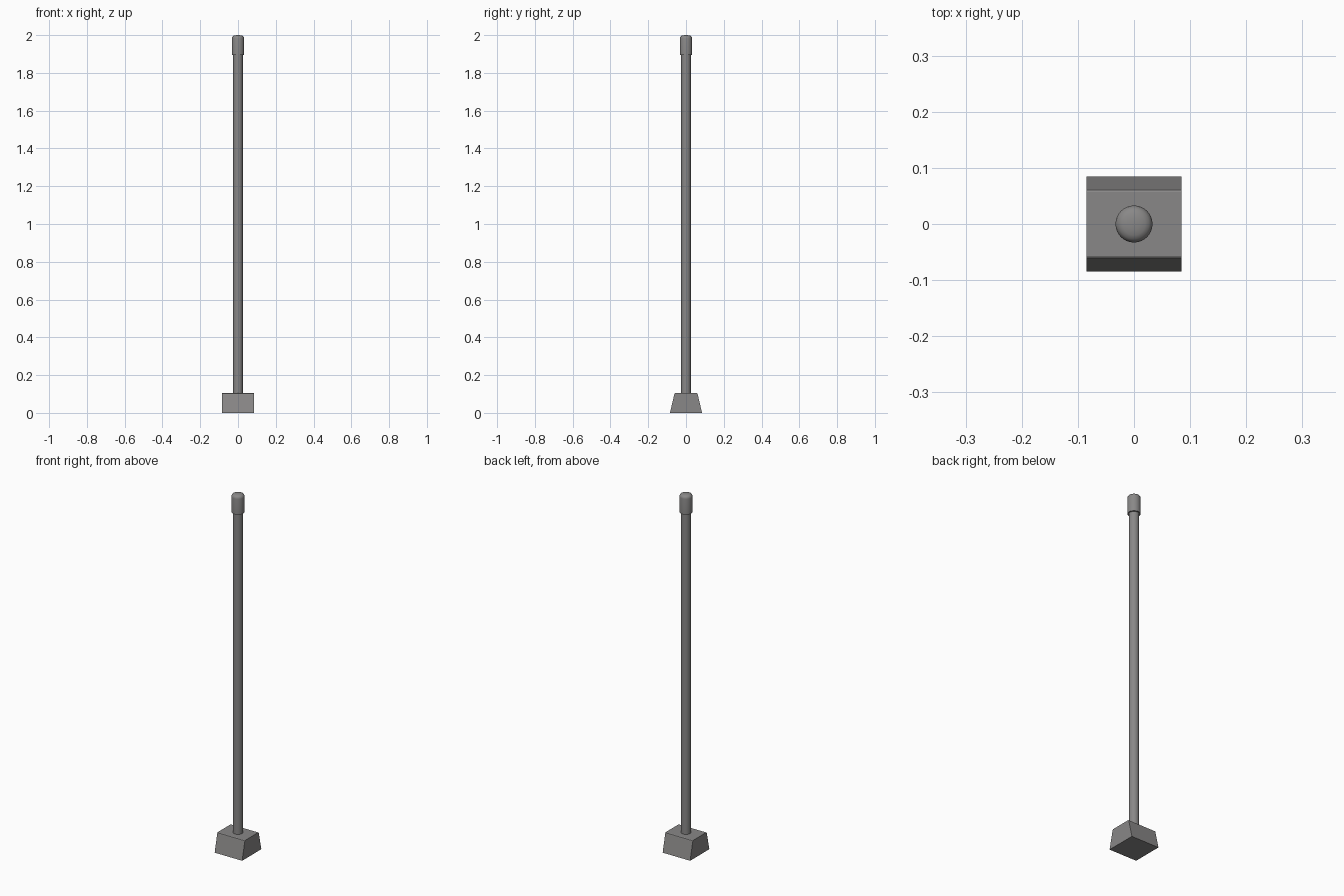
import bpy, math

if "Cube" in bpy.data.objects:
    bpy.data.objects.remove(bpy.data.objects["Cube"])

grey = bpy.data.materials.new("warm_grey")
grey.diffuse_color = (0.25, 0.245, 0.243, 1)
grey.use_nodes = True
grey.node_tree.nodes["Principled BSDF"].inputs["Base Color"].default_value = grey.diffuse_color


def make_object(name, verts, faces):
    mesh = bpy.data.meshes.new(name)
    mesh.from_pydata(verts, [], faces)
    mesh.materials.append(grey)
    obj = bpy.data.objects.new(name, mesh)
    bpy.context.collection.objects.link(obj)
    return obj


def lathe(name, profile, sides=32):
    """Closed solid turned around z from (radius, height) points."""
    verts = [(r * math.cos(2 * math.pi * i / sides), r * math.sin(2 * math.pi * i / sides), z)
             for r, z in profile for i in range(sides)]
    faces = [(k * sides + i, k * sides + (i + 1) % sides,
              (k + 1) * sides + (i + 1) % sides, (k + 1) * sides + i)
             for k in range(len(profile) - 1) for i in range(sides)]
    last = (len(profile) - 1) * sides
    faces += [tuple(reversed(range(sides))), tuple(range(last, last + sides))]
    obj = make_object(name, verts, faces)
    bpy.ops.object.select_all(action='DESELECT')
    obj.select_set(True)
    bpy.context.view_layer.objects.active = obj
    bpy.ops.object.shade_smooth_by_angle(angle=math.radians(40))


# Foot: trapezoid side profile (y, z) with softened top edges, extruded along x
half = 0.085
right = [(0.085, 0), (0.0620, 0.098), (0.0605, 0.102), (0.0570, 0.104)]
outline = right + [(-y, z) for y, z in reversed(right)]
n = len(outline)
verts = [(x, y, z) for x in (-half, half) for y, z in outline]
faces = [tuple(reversed(range(n))), tuple(range(n, 2 * n))]
faces += [(i, (i + 1) % n, n + (i + 1) % n, n + i) for i in range(n)]
make_object("foot", verts, faces)

# Pole
lathe("pole", [(0.0255, 0.10), (0.0255, 1.90)])

# Cap with a rounded top
lathe("cap", [(0.033, 1.895), (0.033, 1.982), (0.0315, 1.989),
              (0.027, 1.9945), (0.020, 1.998), (0.010, 1.9995), (0.003, 2.0)])
